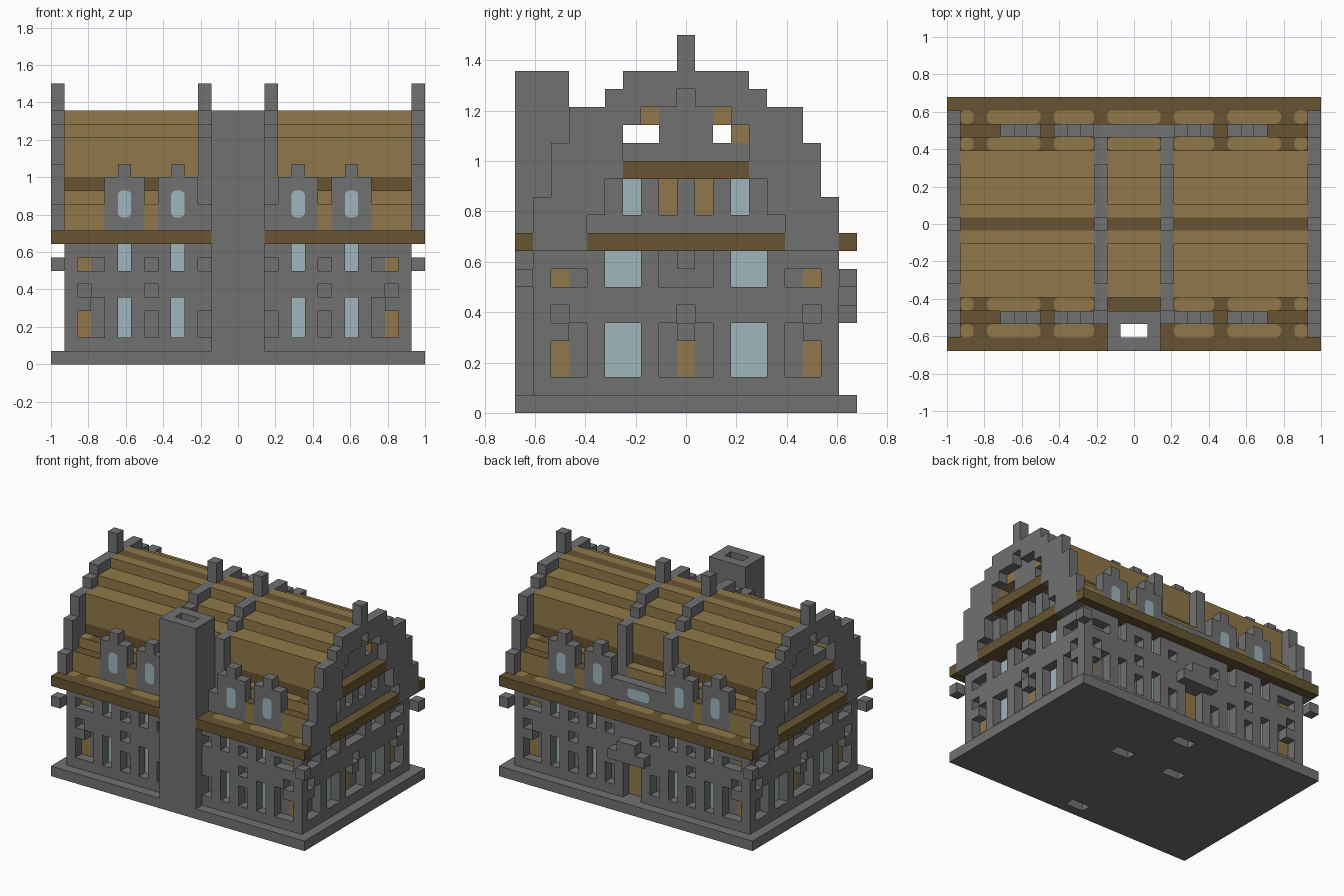
import bpy, bmesh, math
from mathutils import Vector

if "Cube" in bpy.data.objects:
    bpy.data.objects.remove(bpy.data.objects["Cube"])

U = 1 / 14          # one block
YO = 9.5            # half depth in blocks


def material(name, rgb):
    m = bpy.data.materials.new(name)
    m.use_nodes = True
    m.diffuse_color = (*rgb, 1)
    m.node_tree.nodes["Principled BSDF"].inputs["Base Color"].default_value = (*rgb, 1)
    return m


STONE = material("grey stone", (0.165, 0.165, 0.165))
TAN = material("tan wood", (0.28, 0.19, 0.067))
DARK = material("dark wood", (0.136, 0.087, 0.032))
GLASS = material("pale blue glass", (0.34, 0.47, 0.51))


def finish(name, bm, mats):
    me = bpy.data.meshes.new(name)
    bm.to_mesh(me)
    bm.free()
    for m in mats:
        me.materials.append(m)
    ob = bpy.data.objects.new(name, me)
    bpy.context.scene.collection.objects.link(ob)
    return ob


def cells(boxes):
    out = set()
    for x0, x1, y0, y1, z0, z1 in boxes:
        out |= {(x, y, z) for x in range(x0, x1)
                for y in range(int(y0 + YO), int(y1 + YO)) for z in range(z0, z1)}
    return out


def solid(name, mat, add, cut=(), top=None):
    """Block solid: union of boxes minus cut boxes, only outer faces kept."""
    fill = cells(add) - cells(cut)
    bm = bmesh.new()
    verts = {}
    for c in fill:
        for axis in range(3):
            for s in (0, 1):
                n = list(c)
                n[axis] += 2 * s - 1
                if tuple(n) in fill:
                    continue
                quad = []
                for a, b in ((0, 0), (1, 0), (1, 1), (0, 1)):
                    p = list(c)
                    p[axis] += s
                    p[(axis + 1) % 3] += a
                    p[(axis + 2) % 3] += b
                    p = tuple(p)
                    if p not in verts:
                        verts[p] = bm.verts.new((p[0] * U, (p[1] - YO) * U, p[2] * U))
                    quad.append(verts[p])
                f = bm.faces.new(quad if s else quad[::-1])
                f.material_index = int(bool(top) and axis == 2 and s == 1)
    bmesh.ops.dissolve_limit(bm, angle_limit=0.01, verts=bm.verts, edges=bm.edges,
                             delimit={'MATERIAL'})
    return finish(name, bm, [mat, top] if top else [mat])


def plate(name, mat, centre, u, v, w, h, r=0.0):
    """Thin painted panel lying in the u-v plane, corners rounded by r."""
    u, v = Vector(u), Vector(v)
    o = Vector(centre) * U + u.cross(v) * 0.003
    bm = bmesh.new()
    ring = []
    for k, (sx, sy) in enumerate(((1, 1), (-1, 1), (-1, -1), (1, -1))):
        for i in range(5 if r else 1):
            a = (k + i / 4) * math.pi / 2
            p = u * (sx * (w / 2 - r) + r * math.cos(a)) + v * (sy * (h / 2 - r) + r * math.sin(a)) \
                if r else u * sx * w / 2 + v * sy * h / 2
            ring.append(bm.verts.new(o + p * U))
    bm.faces.new(ring)
    return finish(name, bm, [mat])


def mx(boxes):
    return list(boxes) + [(-b, -a, *r) for a, b, *r in boxes]


def my(boxes):
    return list(boxes) + [(a, b, -d, -c, e, f) for a, b, c, d, e, f in boxes]


def mid(name, mat, box, side, r=0.0):
    """Panel at the back of an opening; side is 'x' or 'y', sign from the box."""
    c = [(box[i] + box[i + 1]) / 2 for i in (0, 2, 4)]
    if side == 'x':
        s = 1 if c[0] > 0 else -1
        c[0] = min(box[:2], key=abs)
        plate(name, mat, c, (0, s, 0), (0, 0, 1), box[3] - box[2], box[5] - box[4], r)
    else:
        s = 1 if c[1] > 0 else -1
        c[1] = min(box[2:4], key=abs)
        plate(name, mat, c, (-s, 0, 0), (0, 0, 1), box[1] - box[0], box[5] - box[4], r)


# Base and chimney
chimney = [(-2, 2, -9.5, -6.5, 0, 19)]
holes = [(2, 4, 1.5, 2.5, 0, 1), (-4, -2, 1.5, 2.5, 0, 1), (-1, 1, 6.5, 7.5, 0, 1)]
solid("base", STONE, [(-14, 14, -9.5, 9.5, 0, 1)], chimney + holes)
solid("chimney", STONE, chimney, [(-1, 1, -8.5, -7.5, 0, 19)])
plate("floor_panel", TAN, (0, 7, 1), (1, 0, 0), (0, -1, 0), 2, 1)

# Ground floor walls with recessed openings
Y, X = (7.5, 8.5), (12, 13)
long_glass = my(mx([(a, a + 1, *Y, z, t) for a in (4, 8) for z, t in ((2, 5), (7, 9))]))
long_tan = my(mx([(11, 12, *Y, 2, 4), (11, 12, *Y, 7, 8)]))
long_plain = my(mx([(10, 11, *Y, 2, 5), (10, 11, *Y, 7, 8), (11, 12, *Y, 5, 6)]
                   + [(6, 7, *Y, z, t) for z, t in ((2, 4), (5, 6), (7, 8))]
                   + [(2, 3, *Y, z, t) for z, t in ((2, 4), (7, 8))]))
end_glass = my(mx([(*X, 2.5, 4.5, 2, 5), (*X, 2.5, 4.5, 7, 9)]))
end_tan = my(mx([(*X, 6.5, 7.5, 2, 4), (*X, 6.5, 7.5, 7, 8)])) + mx([(*X, -0.5, 0.5, 2, 4)])
end_plain = my(mx([(*X, 5.5, 6.5, 2, 5), (*X, 5.5, 6.5, 7, 8), (*X, 6.5, 7.5, 5, 6),
                   (*X, 0.5, 1.5, 2, 5), (*X, 0.5, 1.5, 7, 9),
                   (*X, -0.5, 0.5, 5, 6), (*X, -0.5, 0.5, 7, 8)]))
door = [(-1, 1, *Y, 1, 5)]
solid("walls", STONE, [(-13, 13, -8.5, 8.5, 1, 9)],
      chimney + long_glass + long_tan + long_plain + end_glass + end_tan + end_plain + door)
for boxes, mat, side, name in ((long_glass, GLASS, 'y', "window"), (long_tan, TAN, 'y', "shutter"),
                               (end_glass, GLASS, 'x', "end_window"),
                               (end_tan, TAN, 'x', "end_shutter"), (door, TAN, 'y', "door")):
    for b in boxes:
        if not (b[2] < 0 and abs(b[0]) < 2 and side == 'y'):
            mid(name, mat, b, side)
solid("door_canopy", STONE, [(-2, 2, 8.5, 9.5, 5, 6), (-1, 1, 8.5, 9.5, 6, 7)])
solid("corner_blocks", STONE, my(mx([(13, 14, 8.5, 9.5, 7, 8)])))

# Eaves and gable ledges
solid("eaves", DARK, my([(-14, 14, 8.5, 9.5, 9, 10)])
      + [(-13, 13, -8.5, 8.5, 9, 10), (-14, 14, -5.5, 5.5, 9, 10)], chimney)
solid("gable_ledges", DARK, mx([(13, 14, -3.5, 3.5, 13, 14)]))


# Stepped gables: outer frame, recessed wall
def steps(x0, x1, rows):
    return [(x0, x1, -y, y, z0, z1) for y, z0, z1 in rows]


frame = steps(13, 14, ((8.5, 9, 12), (7.5, 12, 15), (6.5, 15, 17), (4.5, 17, 18),
                       (3.5, 18, 19), (0.5, 19, 21)))
recess = steps(13, 14, ((5.5, 9, 11), (4.5, 11, 13), (3.5, 13, 16), (2.5, 16, 17), (0.5, 17, 18)))
solid("gable_frames", STONE, mx(frame), mx(recess))
gable = mx(steps(12, 13, ((5.5, 10, 13), (3.5, 13, 15), (1.5, 15, 17), (0.5, 17, 18))))
upper_glass = my(mx([(*X, 2.5, 3.5, 11, 13)]))
upper_niche = my(mx([(*X, 0.5, 1.5, 11, 13)]))
solid("gable_walls", STONE, gable, upper_glass + upper_niche)
for b in upper_glass:
    mid("gable_window", GLASS, b, 'x')

# Inner parapets crossing the roof
attic = [(-13, 13, -3.5, 2.5, 15, 16)]
parapet = mx(steps(2, 3, ((6.5, 12, 17), (4.5, 17, 18), (3.5, 18, 19), (0.5, 19, 21))))
solid("roof_parapets", STONE, parapet, attic + chimney)

# Dormers with capping blocks, and the panel between them
dormers = my(mx([(7, 10, 6.5, 7.5, 10, 14), (3, 6, 6.5, 7.5, 10, 14),
                 (8, 9, 6.5, 7.5, 14, 15), (4, 5, 6.5, 7.5, 14, 15)])
             + [(-3, 3, 6.5, 7.5, 10, 12)])
solid("dormers", STONE, dormers, chimney)
for s in (-1, 1):
    for x in (-8.5, -4.5, 4.5, 8.5):
        plate("dormer_window", GLASS, (x, 7.5 * s, 12), (-s, 0, 0), (0, 0, 1), 1, 2, 0.35)
plate("back_window", GLASS, (0, 7.5, 11), (-1, 0, 0), (0, 0, 1), 2.4, 1, 0.35)

# Roof: lower mansard, dark band, stepped upper roof, ridge
keep_out = chimney + parapet + gable + attic + dormers + upper_glass
solid("lower_roof", TAN, steps(-13, 13, ((7.5, 10, 12), (6.5, 12, 13))), keep_out, top=DARK)
solid("roof_band", DARK, steps(-13, 13, ((5.5, 13, 14),)), keep_out)
ridge = [(-13, 13, -0.5, 0.5, 18, 19)]
solid("upper_roof", TAN, steps(-13, 13, ((5.5, 14, 17), (3.5, 17, 18), (1.5, 18, 19))),
      keep_out + ridge)
solid("ridge", DARK, ridge, keep_out)

# Rounded tan panels on the flat roof ledges
for s in (-1, 1):
    for a, b in ((-13, -12), (-11, -7), (-6, -3), (-2, 2), (3, 6), (7, 11), (12, 13)):
        if s < 0 and a == -2:
            continue
        for y, z in ((8, 10), (6, 13)):
            plate("ledge_panel", TAN, ((a + b) / 2, s * y, z), (1, 0, 0), (0, 1, 0), b - a, 1, 0.4)
